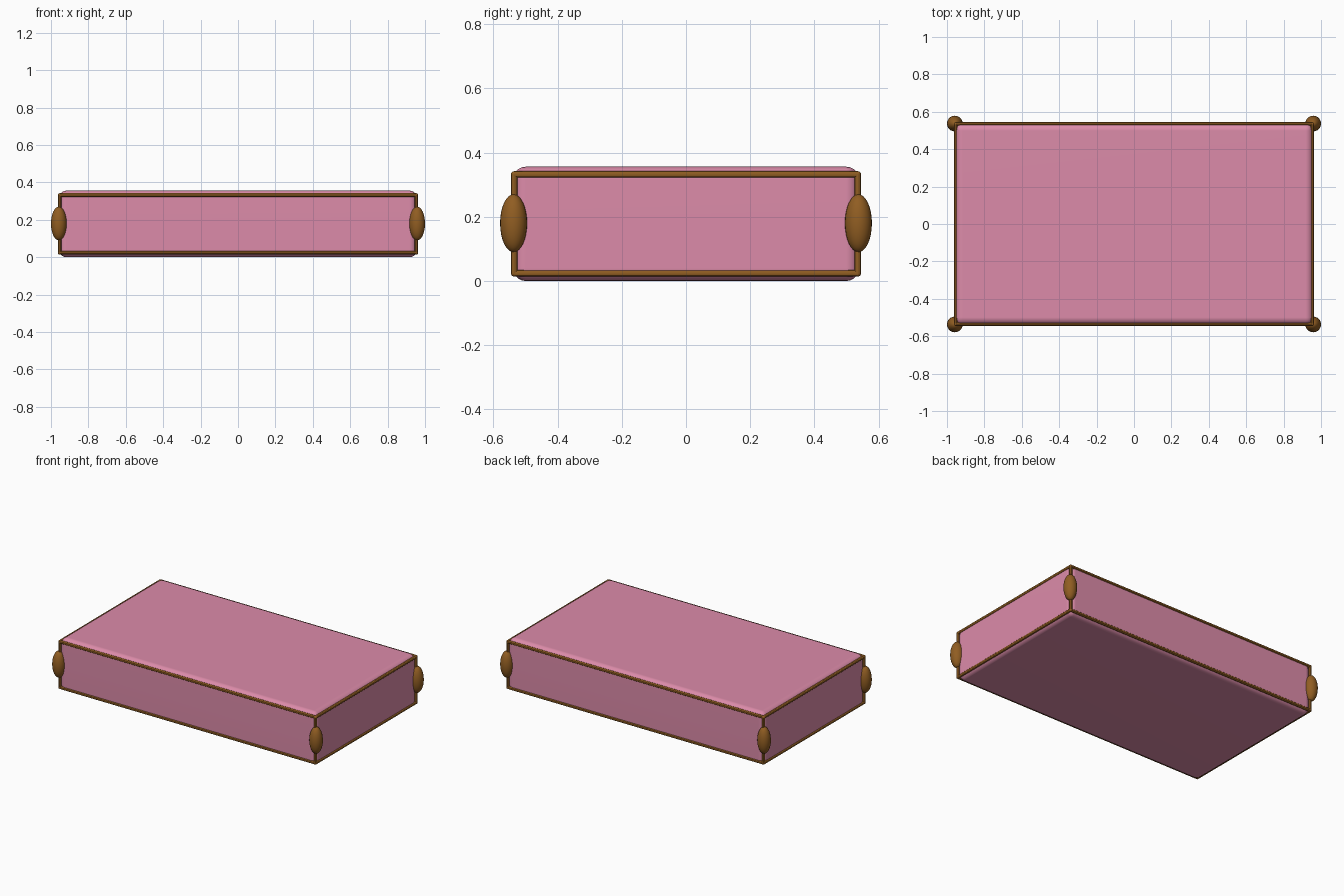
import bpy
from mathutils import Vector

if "Cube" in bpy.data.objects:
    bpy.data.objects.remove(bpy.data.objects["Cube"])


def material(name, color):
    m = bpy.data.materials.new(name)
    m.diffuse_color = (*color, 1)
    m.use_nodes = True
    m.node_tree.nodes["Principled BSDF"].inputs["Base Color"].default_value = m.diffuse_color
    return m


PINK = material("pink fabric", (0.72, 0.26, 0.40))
BROWN = material("brown trim", (0.28, 0.11, 0.016))
X, Y, MID, DZ = 0.953, 0.535, 0.178, 0.154  # trim centre lines


def finish(name, mat):
    ob = bpy.context.object
    ob.name = name
    ob.data.materials.append(mat)
    return ob


def rod(name, a, b, r=0.010):
    a, b = Vector(a), Vector(b)
    d = b - a
    bpy.ops.mesh.primitive_cylinder_add(vertices=12, radius=r, depth=d.length, location=(a + b) / 2,
                                        rotation=d.to_track_quat('Z', 'Y').to_euler())
    finish(name, BROWN)
    bpy.ops.object.shade_smooth_by_angle()


# Cushion body with rounded edges
bpy.ops.mesh.primitive_cube_add(size=1, location=(0, 0, MID))
body = finish("cushion", PINK)
body.scale = (1.914, 1.078, 2 * MID)
bpy.ops.object.transform_apply(location=False, rotation=False, scale=True)
bevel = body.modifiers.new("rounding", 'BEVEL')
bevel.width = 0.04
bevel.segments = 5
bpy.ops.object.shade_smooth()
body.modifiers.new("normals", 'WEIGHTED_NORMAL')

# Piping around the top and bottom edges
for level, z in (("bottom", MID - DZ), ("top", MID + DZ)):
    for s, side in ((-1, "front"), (1, "back")):
        rod(f"{level}_{side}_piping", (-X, s * Y, z), (X, s * Y, z))
    for s, side in ((-1, "left"), (1, "right")):
        rod(f"{level}_{side}_piping", (s * X, -Y, z), (s * X, Y, z))

# Corner piping with an egg-shaped tassel, and round joints
for sx, lr in ((-1, "left"), (1, "right")):
    for sy, fb in ((-1, "front"), (1, "back")):
        x, y = sx * X, sy * Y
        rod(f"{fb}_{lr}_corner_piping", (x, y, MID - DZ), (x, y, MID + DZ))
        for sz in (-1, 1):
            bpy.ops.mesh.primitive_uv_sphere_add(segments=12, ring_count=8, radius=0.010,
                                                 location=(x, y, MID + sz * DZ))
            finish(f"{fb}_{lr}_joint", BROWN)
            bpy.ops.object.shade_smooth()
        bpy.ops.mesh.primitive_uv_sphere_add(segments=24, ring_count=16, radius=1,
                                             location=(sx * 0.958, sy * 0.537, 0.18))
        tassel = finish(f"{fb}_{lr}_tassel", BROWN)
        tassel.scale = (0.042, 0.042, 0.09)
        bpy.ops.object.shade_smooth()
